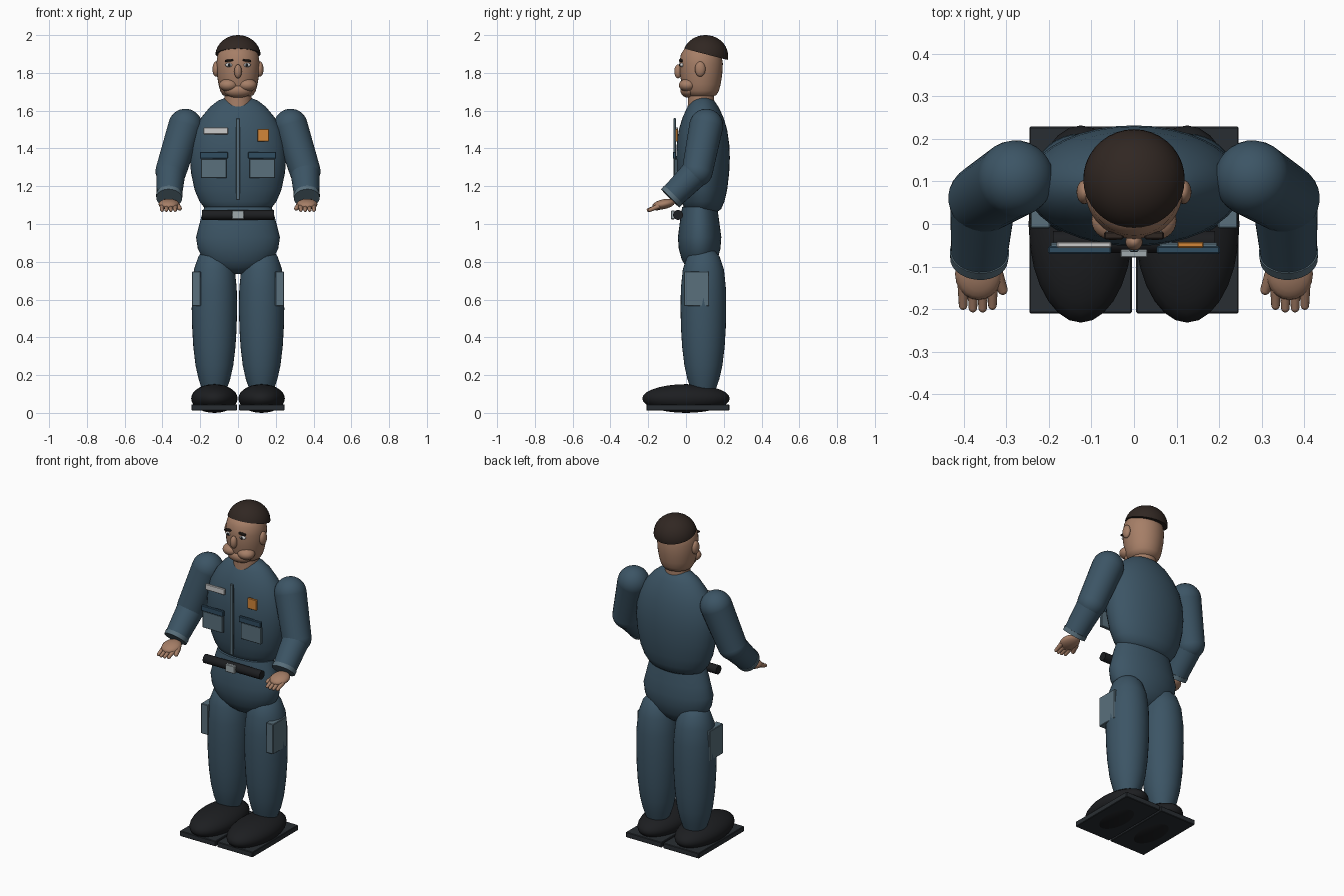
import bpy, bmesh, math
from mathutils import Vector, Matrix

if "Cube" in bpy.data.objects:
    bpy.data.objects.remove(bpy.data.objects["Cube"])

def mat(name, r, g, b):
    m = bpy.data.materials.new(name)
    m.diffuse_color = (r, g, b, 1)
    m.use_nodes = True
    m.node_tree.nodes["Principled BSDF"].inputs["Base Color"].default_value = m.diffuse_color
    return m

SUIT = mat("suit_blue", .045, .09, .13)
TRIM = mat("trim_blue", .10, .16, .20)
DARK = mat("flap_blue", .03, .075, .12)
SKIN = mat("skin", .38, .21, .135)
HAIR = mat("hair_brown", .03, .02, .016)
BLACK = mat("black", .012, .013, .015)
SOLE = mat("sole_grey", .022, .027, .032)
WHITE = mat("white", .75, .75, .75)
METAL = mat("buckle_grey", .35, .40, .42)
ORANGE = mat("orange", .65, .24, .04)

def finish(name, bm, m, smooth=True):
    bmesh.ops.recalc_face_normals(bm, faces=bm.faces)
    me = bpy.data.meshes.new(name)
    bm.to_mesh(me)
    bm.free()
    me.materials.append(m)
    ob = bpy.data.objects.new(name, me)
    bpy.context.collection.objects.link(ob)
    if smooth:
        bpy.ops.object.select_all(action='DESELECT')
        ob.select_set(True)
        bpy.context.view_layer.objects.active = ob
        bpy.ops.object.shade_smooth_by_angle(angle=math.radians(45))
    return ob

def lathe(name, prof, xy, r, m, n=36):
    """Elliptical stack of rings; prof = (radius factor, z), closed by poles."""
    bm = bmesh.new()
    rings = []
    for f, z in prof:
        rings.append([bm.verts.new((xy[0] + r[0] * f * math.cos(2 * math.pi * i / n),
                                    xy[1] + r[1] * f * math.sin(2 * math.pi * i / n), z)) for i in range(n)])
    for a, b in zip(rings, rings[1:]):
        for i in range(n):
            j = (i + 1) % n
            bm.faces.new((a[i], a[j], b[j], b[i]))
    bm.faces.new(rings[0])
    bm.faces.new(rings[-1])
    return finish(name, bm, m)

def ball(name, c, r, m, rot_x=0, seg=28):
    bm = bmesh.new()
    bmesh.ops.create_uvsphere(bm, u_segments=seg, v_segments=seg // 2, radius=1)
    bm.transform(Matrix.Translation(c) @ Matrix.Rotation(rot_x, 4, 'X') @ Matrix.Diagonal((*r, 1)))
    return finish(name, bm, m)

def box(name, lo, hi, m, rot_y=0, bevel=.003):
    lo, hi = Vector(lo), Vector(hi)
    bm = bmesh.new()
    bmesh.ops.create_cube(bm, size=1)
    bm.transform(Matrix.Diagonal((*(hi - lo), 1)))
    bmesh.ops.bevel(bm, geom=bm.edges[:], offset=bevel, segments=1, affect='EDGES')
    bm.transform(Matrix.Translation((lo + hi) / 2) @ Matrix.Rotation(rot_y, 4, 'Y'))
    return finish(name, bm, m, smooth=False)

def limb(name, a, b, ra, rb, m, caps=(True, True), n=28):
    """Tapered tube from a to b with optional ball ends."""
    a, b = Vector(a), Vector(b)
    bm = bmesh.new()
    d = b - a
    rot = d.to_track_quat('Z', 'Y').to_matrix().to_4x4()
    bmesh.ops.create_cone(bm, cap_ends=True, segments=n, radius1=ra, radius2=rb, depth=d.length,
                          matrix=Matrix.Translation((a + b) / 2) @ rot)
    for p, r, on in ((a, ra, caps[0]), (b, rb, caps[1])):
        if on:
            bmesh.ops.create_uvsphere(bm, u_segments=n, v_segments=n // 2, radius=r,
                                      matrix=Matrix.Translation(p) @ rot)
    return finish(name, bm, m)

# Torso and hips
lathe("torso", [(.02, 1.675), (.25, 1.67), (.42, 1.652), (.58, 1.62), (.76, 1.565), (.9, 1.5), (.98, 1.42),
                (1, 1.35), (.975, 1.27), (.9, 1.18), (.8, 1.12), (.68, 1.08), (.5, 1.06)],
      (0, .09), (.255, .142), SUIT)
lathe("hips", [(.6, 1.1), (.8, 1.09), (.86, 1.05), (.92, 1.0), (1, .93), (.96, .87), (.82, .81), (.6, .77),
               (.35, .745), (.02, .735)], (0, .072), (.222, .115), SUIT)

# Head
lathe("neck", [(.95, 1.74), (.95, 1.68), (1, 1.6)], (0, .08), (.075, .072), SKIN)
lathe("head", [(.02, 1.96), (.4, 1.95), (.75, 1.93), (.93, 1.9), (1, 1.85), (.97, 1.79), (.9, 1.74), (.82, 1.705),
               (.7, 1.682), (.45, 1.672), (.02, 1.67)], (0, .08), (.115, .115), SKIN)
ball("nose", (0, -.042, 1.808), (.02, .02, .037), SKIN)
ball("chin", (0, .015, 1.708), (.075, .045, .04), SKIN)

# Hair cap cut on a slant
bm = bmesh.new()
bmesh.ops.create_uvsphere(bm, u_segments=36, v_segments=20, radius=1)
bm.transform(Matrix.Translation((0, .103, 1.89)) @ Matrix.Diagonal((.12, .12, .11, 1)))
cut = bmesh.ops.bisect_plane(bm, geom=bm.verts[:] + bm.edges[:] + bm.faces[:], plane_co=(0, .1, 1.9),
                             plane_no=(0, .26, 1), clear_inner=True)
bmesh.ops.holes_fill(bm, edges=[e for e in cut['geom_cut'] if isinstance(e, bmesh.types.BMEdge)])
finish("hair", bm, HAIR)

for s, side in ((-1, "right"), (1, "left")):
    def nm(part):
        return side + "_" + part

    def sbox(part, x0, x1, y0, y1, z0, z1, m, rot=0):
        xs = sorted((s * x0, s * x1))
        box(nm(part), (xs[0], y0, z0), (xs[1], y1, z1), m, rot * s)

    # Face details
    ball(nm("ear"), (s * .117, .075, 1.82), (.018, .028, .04), SKIN)
    ball(nm("cheek"), (s * .05, .008, 1.735), (.05, .046, .034), SKIN)
    ball(nm("eye"), (s * .047, -.022, 1.842), (.021, .012, .011), WHITE, seg=16)
    ball(nm("pupil"), (s * .046, -.032, 1.842), (.008, .005, .008), BLACK, seg=12)
    sbox("eyebrow", .025, .07, -.036, -.018, 1.86, 1.871, HAIR, .12)

    # Leg, boot, sole, thigh pocket
    lathe(nm("leg"), [(.02, .885), (.4, .87), (.7, .83), (.9, .76), (.985, .66), (1, .55), (.98, .45), (.93, .35),
                      (.83, .25), (.7, .18), (.5, .11)], (s * .125, .092), (.12, .121), SUIT)
    ball(nm("boot"), (s * .125, 0, .076), (.123, .232, .076), BLACK)
    sbox("sole", .005, .246, -.21, .229, .013, .045, SOLE)
    sbox("thigh_pocket", .197, .244, -.01, .122, .565, .748, TRIM)

    # Chest pockets
    sbox("chest_pocket", .06, .197, -.062, -.044, 1.243, 1.345, TRIM)
    sbox("pocket_flap", .053, .202, -.07, -.052, 1.347, 1.381, DARK)

    # Arm
    elbow, wrist = Vector((s * .355, .06, 1.28)), Vector((s * .364, -.075, 1.145))
    limb(nm("upper_arm"), (s * .279, .107, 1.52), elbow, .09, .082, SUIT)
    limb(nm("forearm"), elbow, wrist, .078, .066, SUIT, (True, False))
    d = (wrist - elbow).normalized()
    limb(nm("cuff"), wrist - d * .012, wrist + d * .012, .07, .068, TRIM, (False, False))

    # Hand with fingers and thumb
    ball(nm("hand"), (s * .366, -.118, 1.105), (.055, .062, .026), SKIN, math.radians(12), 20)
    for i in range(4):
        x = s * (.333 + .023 * i)
        tip = -.192 - (.006 if i in (1, 2) else 0)
        limb(nm("finger_%d" % (i + 1)), (x, -.145, 1.094), (x, tip, 1.074), .013, .01, SKIN, n=12)
    limb(nm("thumb"), (s * .325, -.115, 1.1), (s * .309, -.155, 1.083), .017, .012, SKIN, n=12)

# Front fastening, tags, belt
box("zip_strip", (-.011, -.066, 1.128), (.011, -.052, 1.56), TRIM)
box("name_tag", (-.182, -.056, 1.475), (-.053, -.042, 1.511), WHITE)
box("chest_badge", (.102, -.056, 1.437), (.164, -.042, 1.502), ORANGE)
limb("belt", (-.191, -.042, 1.048), (.191, -.042, 1.048), .026, .026, BLACK, (False, False))
box("belt_buckle", (-.032, -.079, 1.025), (.032, -.06, 1.071), METAL)
